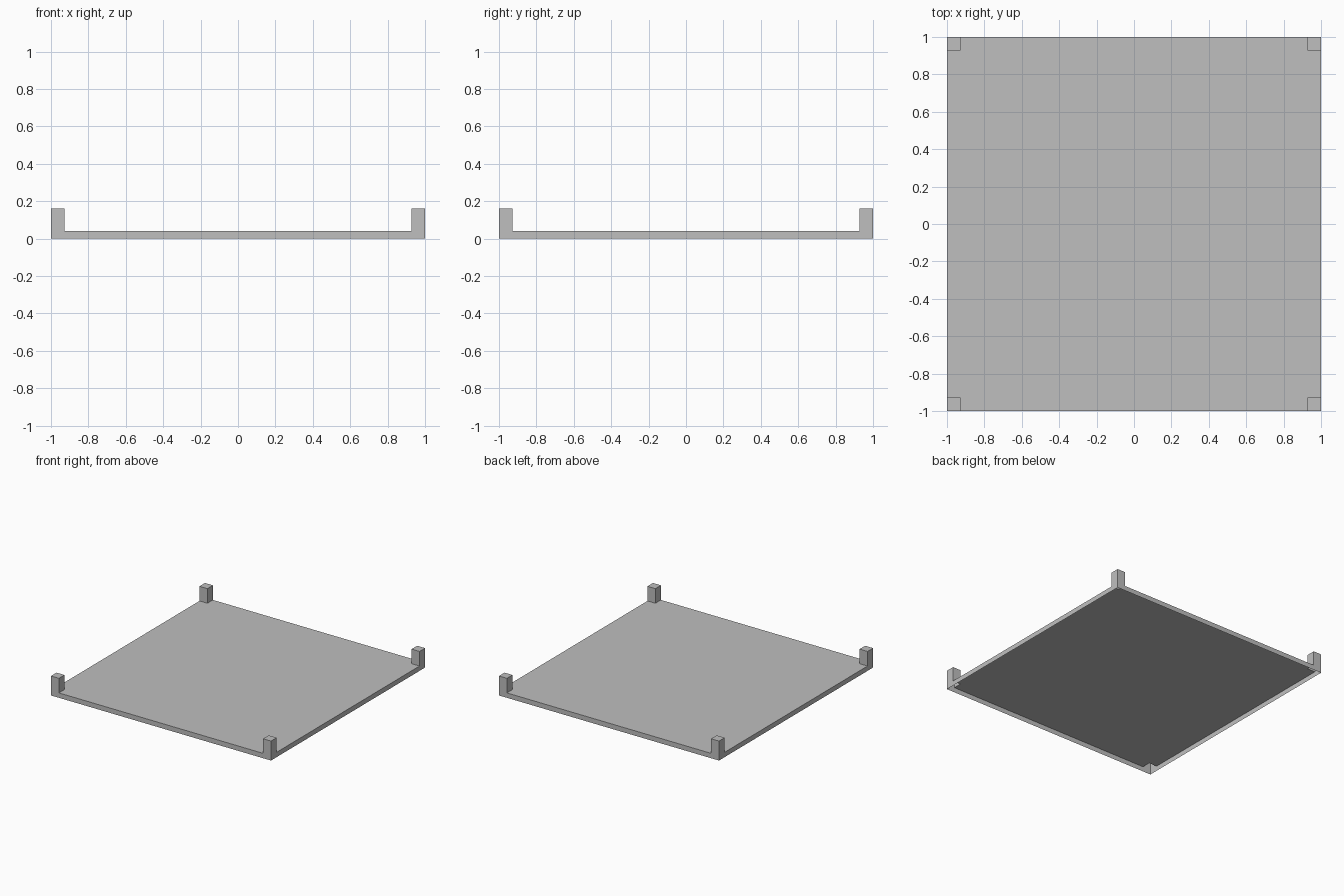
import bpy
import bmesh

default = bpy.data.objects.get("Cube")
if default:
    bpy.data.objects.remove(default, do_unlink=True)

PLATE, POST = 0.04, 0.16          # heights of the plate and corner posts
CUTS = [-1, -0.928, 0.928, 1]     # post edges along both axes

grey = bpy.data.materials.new("light grey")
grey.use_nodes = True
colour = (0.52, 0.52, 0.52, 1)
grey.diffuse_color = colour
grey.node_tree.nodes["Principled BSDF"].inputs["Base Color"].default_value = colour


def height(i, j):
    """Height of a cell: posts in the corners, plate between, nothing outside."""
    if not (0 <= i <= 2 and 0 <= j <= 2):
        return 0
    return POST if i != 1 and j != 1 else PLATE


bm = bmesh.new()


def quad(*points):
    bm.faces.new([bm.verts.new(p) for p in points])


# Open-bottomed shell: a top for each cell, and a wall wherever the height drops
for i in range(3):
    for j in range(3):
        h = height(i, j)
        x0, x1, y0, y1 = CUTS[i], CUTS[i + 1], CUTS[j], CUTS[j + 1]
        corners = [(x0, y0), (x1, y0), (x1, y1), (x0, y1)]
        quad(*[(x, y, h) for x, y in corners])
        for k, (di, dj) in enumerate([(0, -1), (1, 0), (0, 1), (-1, 0)]):
            low = height(i + di, j + dj)
            if low < h:
                a, b = corners[k], corners[(k + 1) % 4]
                quad((*a, low), (*b, low), (*b, h), (*a, h))

# Join the cells into clean flat faces
bmesh.ops.remove_doubles(bm, verts=bm.verts, dist=0.0001)
bmesh.ops.dissolve_limit(bm, angle_limit=0.01, verts=bm.verts, edges=bm.edges)

mesh = bpy.data.meshes.new("tray_with_corner_posts")
bm.to_mesh(mesh)
bm.free()
mesh.materials.append(grey)
tray = bpy.data.objects.new("tray_with_corner_posts", mesh)
bpy.context.collection.objects.link(tray)
